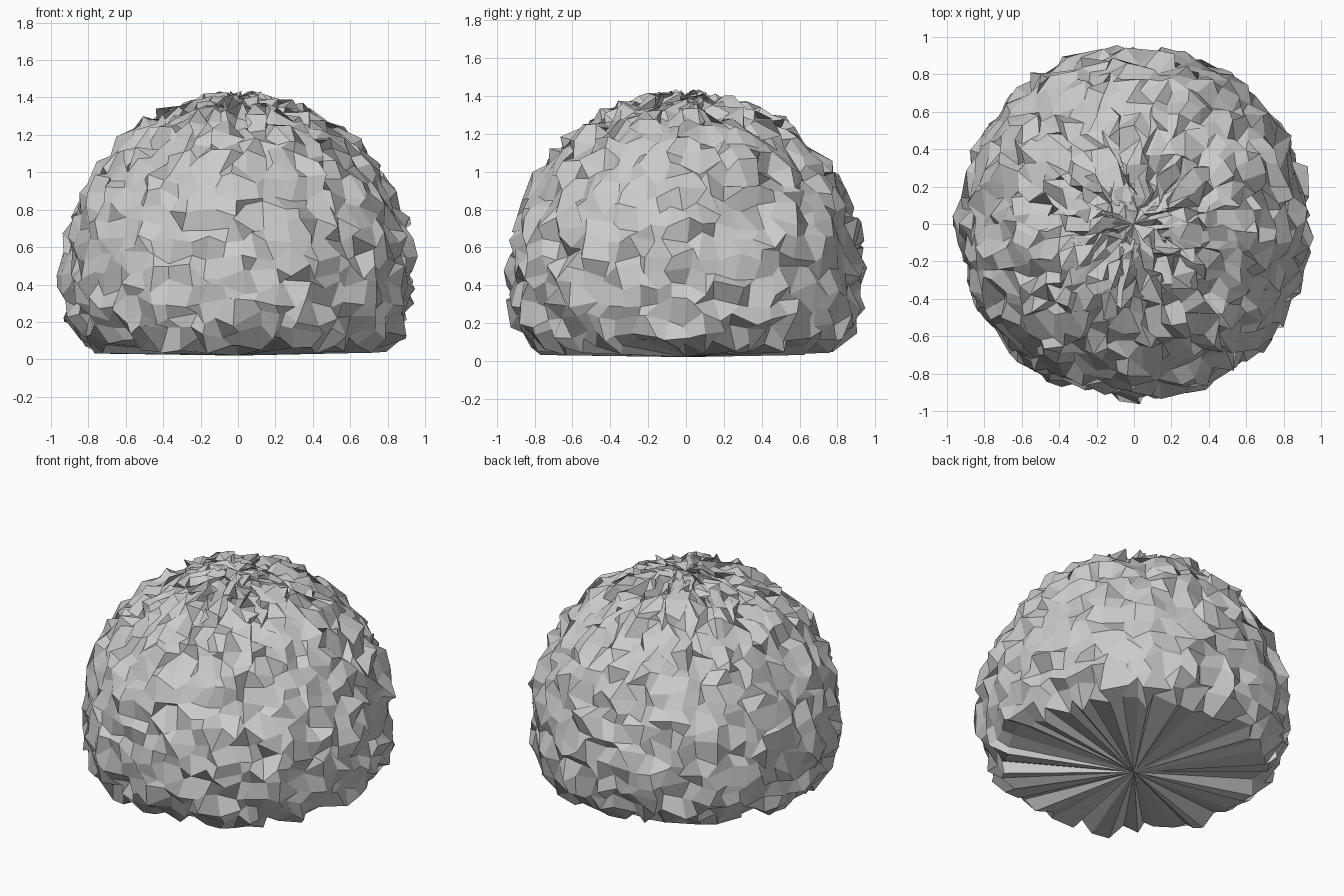
import bpy, bmesh, math, random

if "Cube" in bpy.data.objects:
    bpy.data.objects.remove(bpy.data.objects["Cube"])

random.seed(7)
SEGMENTS = 64
JITTER = 0.045

# Dome profile (radius, height): round crown, then a tucked-in lower edge
profile = []
RINGS = 17
for i in range(1, RINGS + 1):
    a = math.pi / 2 * i / RINGS
    profile.append((0.925 * math.sin(a), 0.47 + 0.925 * math.cos(a)))
profile += [(0.925, 0.385), (0.92, 0.3), (0.905, 0.22), (0.875, 0.145), (0.8, 0.075)]


def jitter():
    return random.uniform(-JITTER, JITTER)


# Leafy mass: revolved profile with every vertex randomly displaced
bm = bmesh.new()
rings = []
for r, z in profile:
    ring = []
    for s in range(SEGMENTS):
        t = 2 * math.pi * s / SEGMENTS
        ring.append(bm.verts.new((r * math.cos(t) + jitter(),
                                  r * math.sin(t) + jitter(),
                                  max(0.005, z + jitter()))))
    rings.append(ring)
crown = bm.verts.new((0, 0, 1.4))
base = bm.verts.new((0, 0, 0.02))

for s in range(SEGMENTS):
    n = (s + 1) % SEGMENTS
    bm.faces.new((crown, rings[0][s], rings[0][n]))
    for upper, lower in zip(rings, rings[1:]):
        bm.faces.new((upper[s], lower[s], lower[n], upper[n]))
    # Underside fan
    bm.faces.new((base, rings[-1][n], rings[-1][s]))

mesh = bpy.data.meshes.new("bush")
bm.to_mesh(mesh)
bm.free()
bush = bpy.data.objects.new("bush", mesh)
bpy.context.collection.objects.link(bush)
